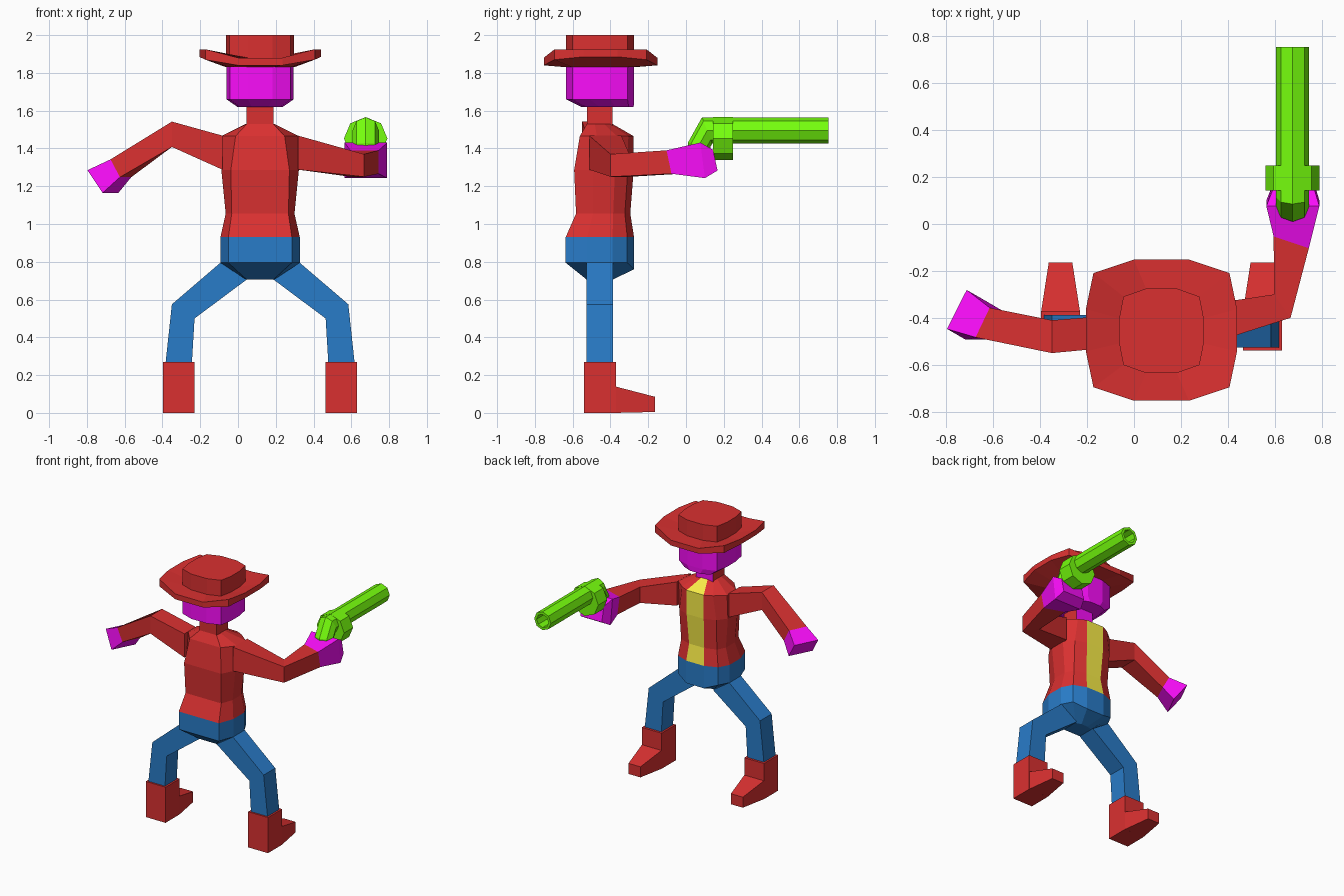
import bpy, bmesh, math
from mathutils import Vector

CX, CY = 0.117, -0.457   # body axis


def material(name, rgb):
    m = bpy.data.materials.new(name)
    m.diffuse_color = (*rgb, 1)
    return m


RED = material("red", (0.70, 0.03, 0.03))
SKIN = material("magenta", (0.95, 0.004, 0.95))
BLUE = material("blue", (0.022, 0.2, 0.58))
GREEN = material("green", (0.18, 1.0, 0.004))
YELLOW = material("yellow", (0.95, 0.85, 0.065))


def loft(name, rings, mats, pick=lambda i, j: 0):
    """Skin a list of equal-length rings and cap both ends."""
    bm = bmesh.new()
    vs = [[bm.verts.new(p) for p in r] for r in rings]
    n = len(vs[0])
    for i in range(len(vs) - 1):
        for j in range(n):
            k = (j + 1) % n
            f = bm.faces.new((vs[i][j], vs[i][k], vs[i + 1][k], vs[i + 1][j]))
            f.material_index = pick(i, j)
    bm.faces.new(vs[0][::-1])
    bm.faces.new(vs[-1])
    bmesh.ops.recalc_face_normals(bm, faces=bm.faces)
    me = bpy.data.meshes.new(name)
    bm.to_mesh(me)
    bm.free()
    for m in mats:
        me.materials.append(m)
    ob = bpy.data.objects.new(name, me)
    bpy.context.collection.objects.link(ob)
    return ob


def quad(c, u, v):
    c, u, v = Vector(c), Vector(u), Vector(v)
    return [c + u + v, c - u + v, c - u - v, c + u - v]


def octagon(c, u, v):
    c, u, v = Vector(c), Vector(u), Vector(v)
    return [c + u * math.cos(a) + v * math.sin(a)
            for a in (math.pi * k / 4 for k in range(8))]


def round12(hx, y0, y1, zf, zc, zs):
    """Rounded-square ring; heights for end, corner and side points."""
    pts = [(0.365, 1, zf), (-0.365, 1, zf), (-0.9, 0.81, zc), (-1, 0.3, zs),
           (-1, -0.3, zs), (-0.9, -0.81, zc), (-0.365, -1, zf), (0.365, -1, zf),
           (0.9, -0.81, zc), (1, -0.3, zs), (1, 0.3, zs), (0.9, 0.81, zc)]
    ym, hy = (y0 + y1) / 2, (y1 - y0) / 2
    return [(CX + hx * x, ym + hy * y, z) for x, y, z in pts]


def body(hx, hc, y0, y1, z, drop=0.0):
    """Torso ring: flat back, three-sided chest; pair 0-1 is the chest strip."""
    ym, hy = (y0 + y1) / 2, (y1 - y0) / 2
    pts = [(0.35 * hx, 1), (-0.35 * hx, 1), (-hc, 0.8), (-hx, 0.37), (-hx, -0.37),
           (-hc, -1), (hc, -1), (hx, -0.37), (hx, 0.37), (hc, 0.8)]
    return [(CX + x, ym + hy * y, z - (drop if y > 0.9 else 0)) for x, y in pts]


# Hat: underside, curled brim and crown
loft("hat", [
    round12(0.18, -0.635, -0.275, 1.83, 1.83, 1.83),
    round12(0.322, -0.753, -0.152, 1.84, 1.87, 1.885),
    round12(0.322, -0.753, -0.152, 1.88, 1.925, 1.925),
    round12(0.18, -0.635, -0.275, 1.88, 1.88, 1.88),
    round12(0.18, -0.635, -0.275, 2.0, 2.0, 2.0)], [RED])

# Head and neck
loft("head", [
    round12(0.12, -0.555, -0.277, 1.62, 1.62, 1.62),
    round12(0.178, -0.635, -0.275, 1.66, 1.66, 1.66),
    round12(0.178, -0.635, -0.275, 1.84, 1.84, 1.84)], [SKIN])
loft("neck", [quad((CX, CY, z), (0.072, 0, 0), (0, 0.068, 0)) for z in (1.5, 1.63)],
     [RED, SKIN], lambda i, j: 1 if j == 0 else 0)

# Shirt with a strip down the chest
loft("shirt", [
    body(0.21, 0.168, -0.637, -0.275, 0.93),
    body(0.182, 0.15, -0.582, -0.295, 1.055),
    body(0.205, 0.155, -0.592, -0.277, 1.285),
    body(0.205, 0.13, -0.562, -0.277, 1.465),
    body(0.075, 0.07, -0.525, -0.39, 1.53)],
    [RED, YELLOW], lambda i, j: 1 if j == 0 else 0)

# Trousers: hips, then mirrored legs and boots
loft("hips", [
    body(0.21, 0.168, -0.637, -0.275, 0.93),
    body(0.21, 0.168, -0.637, -0.275, 0.795, 0.035),
    body(0.075, 0.07, -0.525, -0.39, 0.705)], [BLUE])

for s, side in ((-1, "left"), (1, "right")):
    # outer and inner edge of each leg joint: distance from axis, height
    joints = [(0.21, 0.795, 0.072, 0.705), (0.467, 0.575, 0.347, 0.5),
              (0.502, 0.25, 0.362, 0.25)]
    loft(side + "_leg", [[(CX + s * xo, -0.387, zo), (CX + s * xi, -0.387, zi),
                          (CX + s * xi, -0.527, zi), (CX + s * xo, -0.527, zo)]
                         for xo, zo, xi, zi in joints], [BLUE])
    bx = CX + s * 0.43
    loft(side + "_boot_shaft", [quad((bx, -0.455, z), (0.083, 0, 0), (0, 0.085, 0))
                                for z in (0, 0.27)], [RED])
    loft(side + "_boot_toe", [quad((bx, -0.375, 0.07), (0.083, 0, 0), (0, 0, 0.07)),
                              quad((bx, -0.163, 0.045), (0.05, 0, 0), (0, 0, 0.04))], [RED])

# Left arm, bent and lowered, with its hand
l_wrist = quad((-0.62, -0.425, 1.295), (0.03, 0.063, 0), (-0.025, 0.005, 0.047))
loft("left_arm", [
    quad((CX - 0.2, CY, 1.378), (0, 0.068, 0), (0, 0, 0.09)),
    quad((-0.35, -0.48, 1.475), (0, 0.07, 0), (0, 0, 0.067)),
    l_wrist], [RED])
loft("left_hand", [
    l_wrist, quad((-0.715, -0.387, 1.225), (0.042, 0.083, 0), (-0.04, 0.023, 0.06))], [SKIN])

# Right arm, bent forward, with its closed hand
r_wrist = quad((0.67, -0.065, 1.328), (0.075, -0.025, 0), (0, -0.013, 0.062))
loft("right_arm", [
    quad((CX + 0.2, CY + 0.03, 1.378), (0, -0.085, 0), (0, 0, 0.09)),
    quad((0.632, -0.35, 1.31), (0.035, -0.05, 0), (0, 0, 0.06)),
    r_wrist], [RED])
loft("right_hand", [
    r_wrist,
    quad((0.677, 0.088, 1.337), (0.113, 0, 0), (0, -0.012, 0.094)),
    quad((0.68, 0.155, 1.338), (0.09, 0, 0), (0, -0.012, 0.055))], [SKIN])

# Pistol: grip bending into a hollow barrel, plus the drum
loft("pistol_barrel", [
    octagon((0.676, 0.065, 1.36), (0.068, 0, 0), (0, -0.055, 0)),
    octagon((0.676, 0.07, 1.42), (0.07, 0, 0), (0, -0.06, 0.01)),
    octagon((0.676, 0.112, 1.495), (0.07, 0, 0), (0, -0.027, 0.07)),
    octagon((0.676, 0.755, 1.495), (0.07, 0, 0), (0, 0, 0.07)),
    octagon((0.676, 0.755, 1.495), (0.05, 0, 0), (0, 0, 0.05)),
    octagon((0.676, 0.62, 1.495), (0.05, 0, 0), (0, 0, 0.05))], [GREEN])
loft("pistol_drum", [octagon((0.676, y, 1.453), (0.115, 0, 0), (0, 0, 0.113))
                     for y in (0.143, 0.25)], [GREEN])
